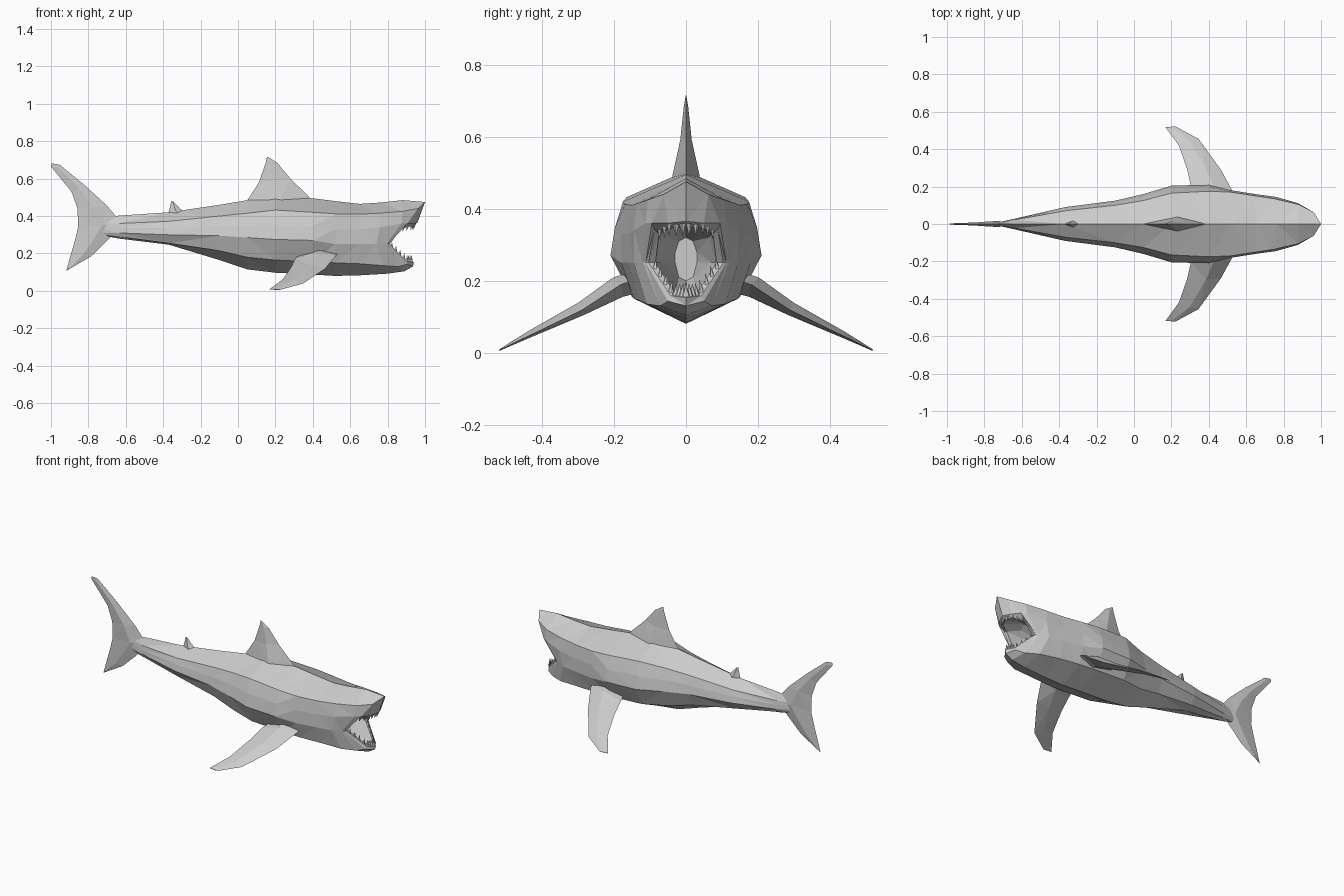
import bpy, bmesh
from mathutils import Vector

grey = bpy.data.materials.new("shark grey")
grey.diffuse_color = (0.6, 0.6, 0.6, 1)


def finish(name, bm):
    """Clean up the mesh and turn it into a flat-shaded object."""
    bmesh.ops.remove_doubles(bm, verts=bm.verts[:], dist=0.0005)
    bmesh.ops.triangulate(bm, faces=bm.faces[:])
    bmesh.ops.recalc_face_normals(bm, faces=bm.faces[:])
    mesh = bpy.data.meshes.new(name)
    bm.to_mesh(mesh)
    bm.free()
    mesh.materials.append(grey)
    obj = bpy.data.objects.new(name, mesh)
    bpy.context.collection.objects.link(obj)
    return obj


def loft(bm, rings):
    """Skin closed rings of equal length and cap both ends."""
    loops = [[bm.verts.new(p) for p in r] for r in rings]
    n = len(loops[0])
    for a, b in zip(loops, loops[1:]):
        for i in range(n):
            j = (i + 1) % n
            bm.faces.new((a[i], a[j], b[j], b[i]))
    bm.faces.new(loops[0])
    bm.faces.new(loops[-1])


def mirrored(half):
    """Half section from top centre to bottom centre -> full ring."""
    return half + [(x, -y, z) for x, y, z in half[-2:0:-1]]


# Body stations: x, top z, ridge y z, widest y z, low y z, bottom z
stations = [
    (-.74, .37, .004, .36, .006, .33, .004, .31, .30),
    (-.64, .402, .022, .36, .028, .31, .018, .29, .28),
    (-.37, .42, .07, .372, .09, .30, .06, .255, .247),
    (-.10, .46, .10, .40, .125, .295, .09, .215, .165),
    (.05, .485, .125, .415, .16, .285, .115, .18, .115),
    (.20, .505, .165, .432, .205, .275, .15, .165, .097),
    (.40, .495, .175, .42, .21, .27, .15, .155, .087),
    (.52, .48, .17, .412, .18, .25, .145, .15, .08),
    (.65, .465, .15, .41, .16, .25, .13, .145, .083),
]
rings = []
for x, zt, yr, zr, yw, zw, yl, zl, zb in stations:
    rings.append(mirrored([(x, 0, zt), (x, yr, zr), (x, (yr + yw) / 2 * 1.03, (zr + zw) / 2),
                           (x, yw, zw), (x, yl, zl), (x, 0, zb)]))

# Head: cheeks, snout and jaw, nose, then the lip edge
cheek = [(.76, 0, .472), (.75, .135, .415), (.76, .145, .34),
         (.74, .145, .25), (.78, .11, .135), (.80, 0, .092)]
snout = [(.88, 0, .485), (.88, .105, .425), (.875, .112, .36),
         (.795, .12, .25), (.86, .072, .13), (.89, 0, .105)]
nose = [(1, 0, .475), (.962, .062, .44), (.905, .095, .36),
        (.805, .112, .25), (.905, .05, .143), (.935, 0, .13)]
lip = [(.96, 0, .365), (.94, .05, .36), (.88, .088, .342),
       (.812, .104, .25), (.905, .042, .158), (.94, 0, .153)]
# Mouth: inner lip and throat
gum = [(.94, 0, .35), (.92, .045, .345), (.865, .075, .33),
       (.808, .085, .25), (.895, .03, .165), (.92, 0, .16)]
palate = [(.80, 0, .37), (.79, .04, .35), (.77, .065, .32),
          (.74, .07, .25), (.78, .03, .16), (.79, 0, .14)]
throat = [(.60, 0, .32), (.60, .02, .31), (.60, .03, .28),
          (.60, .03, .25), (.60, .02, .21), (.60, 0, .20)]
rings += [mirrored(r) for r in (cheek, snout, nose, lip, gum, palate, throat)]
bm = bmesh.new()
loft(bm, rings)
finish("body", bm)


# Fins: rows of (leading point, trailing point, half thickness)
def fin(name, rows, normal):
    n = Vector(normal).normalized()
    ring_list = []
    for lead, trail, t in rows:
        a, b = Vector(lead), Vector(trail)
        m = a.lerp(b, .45)
        ring_list.append([a, m + n * t, b, m - n * t])
    fm = bmesh.new()
    loft(fm, ring_list)
    return finish(name, fm)


def upright(name, rows):
    fin(name, [((a, 0, b), (c, 0, d), t) for a, b, c, d, t in rows], (0, 1, 0))


upright("dorsal_fin", [(.40, .47, .03, .46, .042), (.375, .508, .055, .492, .036),
                       (.28, .60, .112, .58, .016), (.21, .685, .148, .685, .006),
                       (.165, .713, .155, .716, .001)])
upright("rear_dorsal_fin", [(-.28, .415, -.375, .41, .018), (-.31, .44, -.368, .43, .012),
                            (-.345, .477, -.356, .481, .001)])
upright("tail_fin", [(-.952, .674, -.997, .682, .001), (-.93, .655, -1, .665, .004),
                     (-.82, .565, -.89, .53, .008), (-.70, .455, -.858, .44, .014),
                     (-.62, .36, -.855, .34, .016), (-.695, .272, -.872, .27, .012),
                     (-.785, .185, -.895, .19, .007), (-.91, .112, -.918, .107, .001)])

for side, s in (("left", 1), ("right", -1)):
    rows = [((.54, .10, .215), (.33, .10, .20), .034), ((.525, .18, .19), (.305, .20, .172), .03),
            ((.465, .29, .118), (.285, .29, .128), .019), ((.345, .455, .038), (.24, .42, .062), .009),
            ((.225, .52, .006), (.168, .518, .008), .002)]
    fin(side + "_pectoral_fin",
        [((a[0], s * a[1], a[2]), (b[0], s * b[1], b[2]), t) for a, b, t in rows], (0, s * .47, .88))


# Teeth: four-sided spikes spaced along each side of the gums
def teeth(name, path, count, tip):
    tm = bmesh.new()
    pts = [Vector(p) for p in path]
    for s in (1, -1):
        for i in range(count):
            f = (i + .5) / count * (len(pts) - 1)
            k = int(f)
            c = pts[k].lerp(pts[k + 1], f - k)
            d = (pts[k + 1] - pts[k]).normalized() * .010
            w = Vector((d.y, -d.x, 0)).normalized() * .006
            size = 1.15 - .4 * i / count
            quad = [c + d, c + w, c - d, c - w]
            verts = [tm.verts.new((p.x, s * p.y, p.z)) for p in quad]
            t = c + Vector(tip) * size
            apex = tm.verts.new((t.x, s * t.y, t.z))
            for j in range(4):
                tm.faces.new((verts[j], verts[(j + 1) % 4], apex))
            tm.faces.new(verts)
    finish(name, tm)


teeth("upper_teeth", [(.95, 0, .36), (.93, .047, .355), (.875, .08, .338)], 5, (-.008, 0, -.032))
teeth("lower_teeth", [(.932, 0, .155), (.90, .036, .16), (.812, .094, .245)], 8, (0, -.006, .034))
